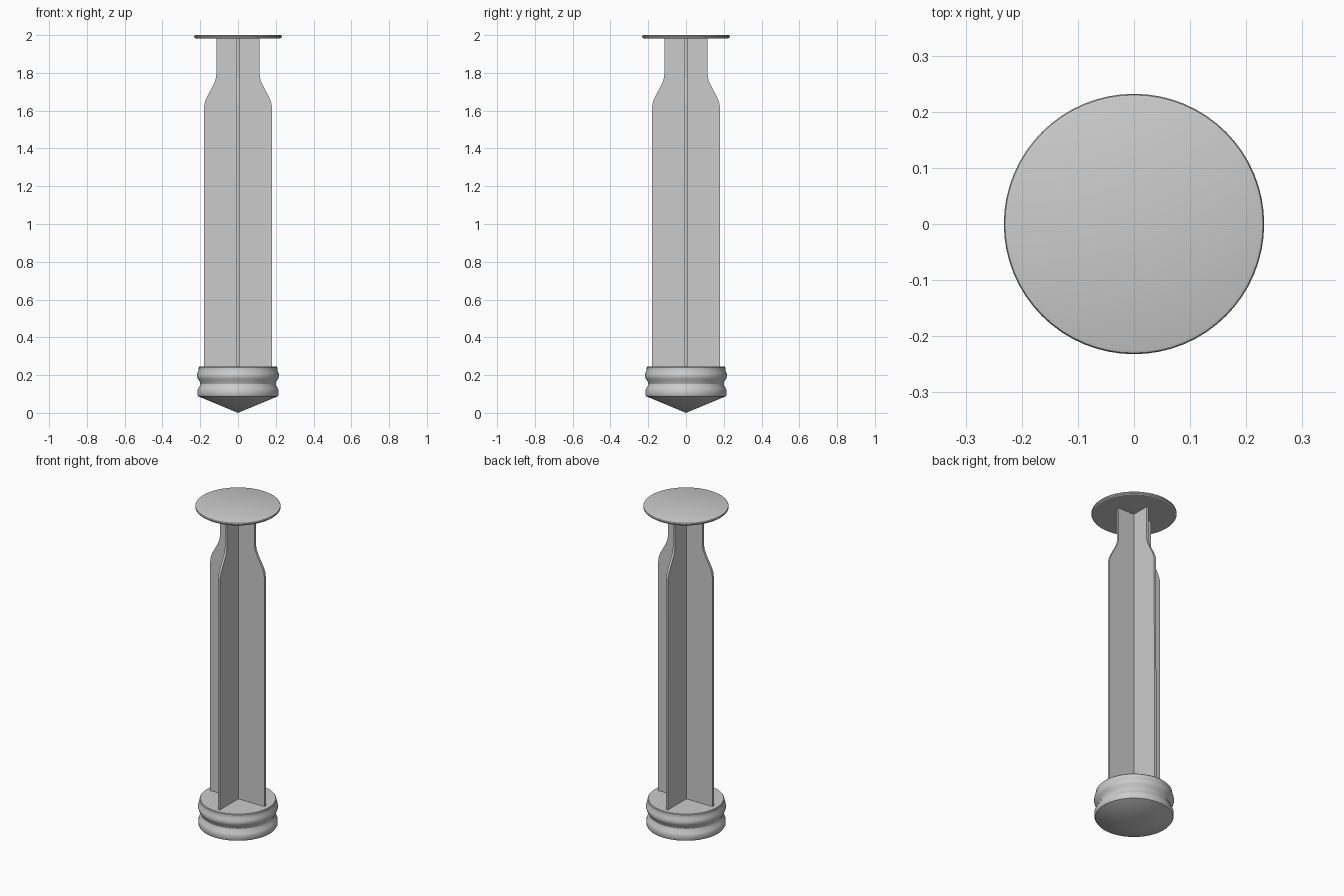
import bpy, bmesh, math

if "Cube" in bpy.data.objects:
    bpy.data.objects.remove(bpy.data.objects["Cube"])


def finish(name, bm, smooth=True):
    bmesh.ops.recalc_face_normals(bm, faces=bm.faces)
    mesh = bpy.data.meshes.new(name)
    bm.to_mesh(mesh)
    bm.free()
    obj = bpy.data.objects.new(name, mesh)
    bpy.context.collection.objects.link(obj)
    if smooth:
        bpy.ops.object.select_all(action='DESELECT')
        obj.select_set(True)
        bpy.context.view_layer.objects.active = obj
        bpy.ops.object.shade_smooth_by_angle(angle=math.radians(30))
    return obj


def loft(bm, sections):
    """Skin a list of closed sections (lists of 3D points) and cap both ends."""
    rings = [[bm.verts.new(p) for p in s] for s in sections]
    n = len(rings[0])
    for a, b in zip(rings, rings[1:]):
        for i in range(n):
            j = (i + 1) % n
            bm.faces.new((a[i], a[j], b[j], b[i]))
    bm.faces.new(rings[0][::-1])
    bm.faces.new(rings[-1])


def lathe(name, profile, sides=64):
    """Revolve (radius, z) points around the z axis."""
    bm = bmesh.new()
    verts = [bm.verts.new((r, 0, z)) for r, z in profile]
    edges = [bm.edges.new(pair) for pair in zip(verts, verts[1:])]
    bmesh.ops.spin(bm, geom=verts + edges, cent=(0, 0, 0), axis=(0, 0, 1),
                   angle=2 * math.pi, steps=sides)
    bmesh.ops.remove_doubles(bm, verts=bm.verts, dist=1e-5)
    return finish(name, bm)


def cross_section(w, t, z):
    """Plus-shaped outline: fin reach w, half thickness t."""
    pts = []
    for k in range(4):
        c, s = round(math.cos(k * math.pi / 2)), round(math.sin(k * math.pi / 2))
        for x, y in ((w, -t), (w, t), (t, t)):
            pts.append((x * c - y * s, x * s + y * c, z))
    return pts


# Rubber seal: conical tip and two rounded lips around a groove
lathe("seal", [(0, 0), (0.211, 0.088), (0.215, 0.095), (0.215, 0.118),
               (0.211, 0.129), (0.202, 0.142), (0.199, 0.154), (0.203, 0.167),
               (0.213, 0.18), (0.217, 0.193), (0.216, 0.207), (0.210, 0.219),
               (0.208, 0.23), (0.208, 0.241), (0.205, 0.245), (0, 0.245)])

# Four-finned rod, narrowing in an S-curve to a neck
STEPS = 12
outline = [(0.18, 0.24)]
for i in range(STEPS + 1):
    u = i / STEPS
    outline.append((0.179 - 0.064 * u * u * (3 - 2 * u), 1.62 + 0.17 * u))
outline.append((0.115, 1.985))
bm = bmesh.new()
loft(bm, [cross_section(w, 0.007, z) for w, z in outline])
finish("rod_fins", bm)

# Thumb plate with softly rounded rim
lathe("thumb_plate", [(0, 1.982), (0.224, 1.982), (0.230, 1.986), (0.232, 1.992),
                      (0.230, 1.998), (0.225, 2.0), (0, 2.0)])
